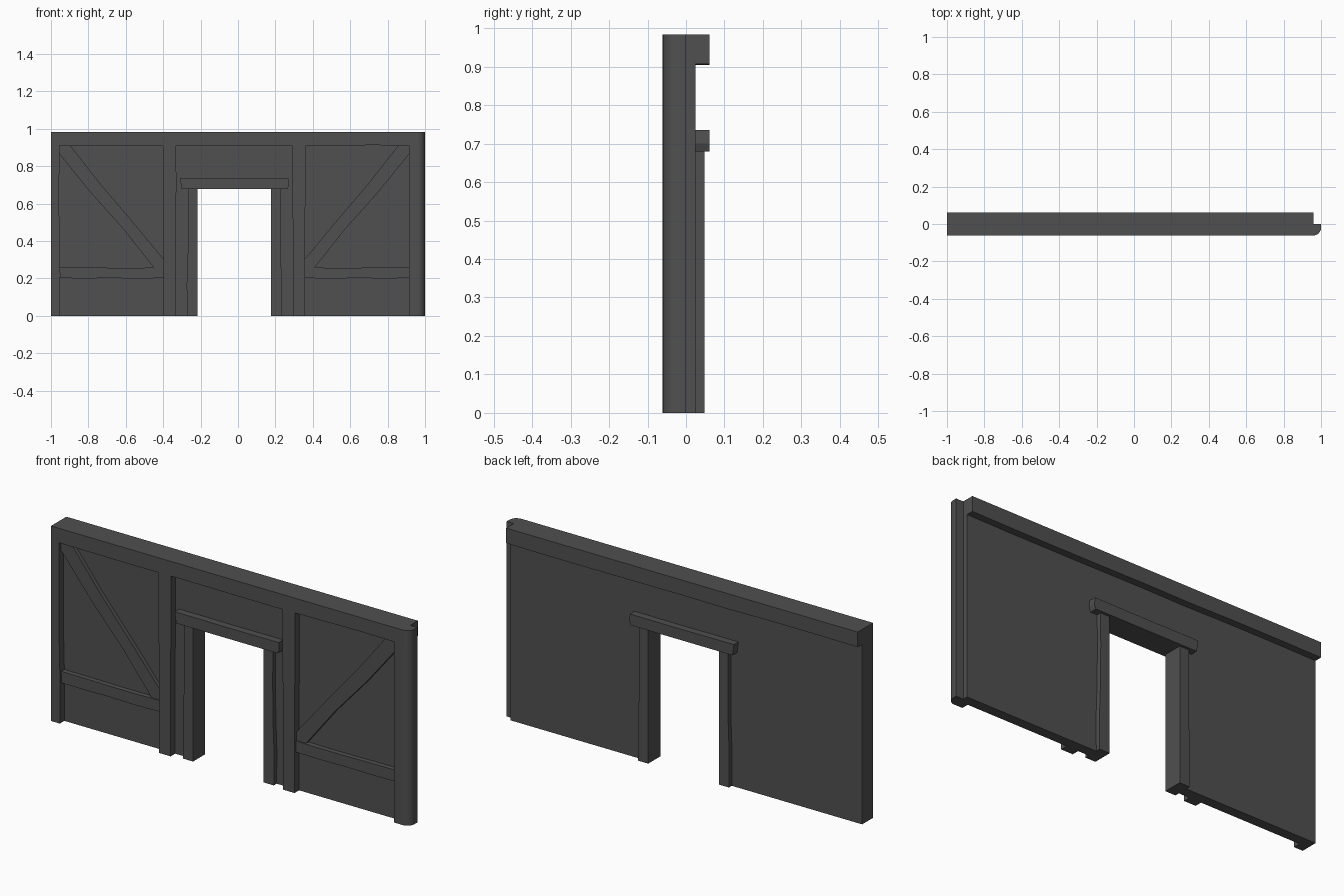
import bpy, bmesh, math, random

if "Cube" in bpy.data.objects:
    bpy.data.objects.remove(bpy.data.objects["Cube"])

random.seed(4)
CX = -0.02  # axis about which the timber layout is symmetric

dark = bpy.data.materials.new("dark_grey")
dark.diffuse_color = (0.08, 0.08, 0.08, 1)
dark.use_nodes = True
dark.node_tree.nodes["Principled BSDF"].inputs["Base Color"].default_value = dark.diffuse_color


def slab(name, pts, y0, y1):
    """Extrude an x-z outline from y0 to y1."""
    bm = bmesh.new()
    front = bm.faces.new([bm.verts.new((x, y0, z)) for x, z in pts])
    ext = bmesh.ops.extrude_face_region(bm, geom=[front])
    for v in ext["geom"]:
        if isinstance(v, bmesh.types.BMVert):
            v.co.y = y1
    bmesh.ops.recalc_face_normals(bm, faces=bm.faces)
    me = bpy.data.meshes.new(name)
    bm.to_mesh(me)
    bm.free()
    me.materials.append(dark)
    ob = bpy.data.objects.new(name, me)
    bpy.context.collection.objects.link(ob)
    return ob


def edge(a, b, n=4, amp=0.003):
    """Hand-hewn edge: points from a to b with small sideways wobble."""
    length = math.dist(a, b)
    nx, nz = -(b[1] - a[1]) / length, (b[0] - a[0]) / length
    out = []
    for i in range(n + 1):
        t = i / n
        o = random.uniform(-amp, amp) if 0 < i < n else 0
        out.append((a[0] + (b[0] - a[0]) * t + nx * o,
                    a[1] + (b[1] - a[1]) * t + nz * o))
    return out


def both(name, pts, y0, y1):
    """Left part and its reflection on the right."""
    slab(name + "_left", pts, y0, y1)
    slab(name + "_right", [(2 * CX - x, z) for x, z in pts], y0, y1)


# plaster panel with door notch
slab("wall_panel", [(-1, 0), (-0.25, 0), (-0.25, 0.70), (0.21, 0.70), (0.21, 0),
                    (0.96, 0), (0.96, 0.95), (-1, 0.95)], -0.025, 0.025)

# top beam, front and back lower edges slightly uneven
slab("top_beam_front", edge((-1, 0.91), (0.96, 0.91), 8) + [(0.96, 0.983), (-1, 0.983)],
     -0.061, 0.0)
slab("top_beam_back", edge((-1, 0.907), (0.96, 0.907), 8) + [(0.96, 0.983), (-1, 0.983)],
     0.0, 0.061)

# left end post
slab("end_post", [(-1, 0)] + edge((-0.951, 0), (-0.955, 0.92)) + [(-1, 0.92)], -0.061, 0.025)

# right corner post with rounded outer corner, drawn in plan then stood upright
r = 0.04
prof = [(0.914, 0), (0.914, -0.061)]
prof += [(1 - r + r * math.sin(a), -0.061 + r - r * math.cos(a))
         for a in [math.pi / 2 * i / 6 for i in range(7)]]
prof += [(1, 0)]
post = slab("corner_post", prof, 0, 0.983)
for v in post.data.vertices:
    x, h, y = v.co
    v.co = (x, y, h)
post.data.flip_normals()
bpy.context.view_layer.objects.active = post
post.select_set(True)
bpy.ops.object.shade_smooth_by_angle(angle=math.radians(30))

# studs beside the door
both("stud", edge((-0.333, 0), (-0.331, 0.915)) + edge((-0.40, 0.915), (-0.398, 0)),
     -0.061, 0.0)

# door jambs
both("door_jamb", [(-0.217, 0), (-0.217, 0.69)] + edge((-0.268, 0.69), (-0.273, 0)),
     -0.048, 0.048)

# lintel
slab("lintel", [(-0.302, 0.679), (0.265, 0.679), (0.273, 0.70)]
     + edge((0.27, 0.735), (-0.31, 0.735), 4, 0.004), -0.061, 0.061)

# horizontal rails
both("rail", edge((-0.97, 0.202), (-0.39, 0.202)) + edge((-0.39, 0.259), (-0.97, 0.259)),
     -0.05, 0.0)

# diagonal braces
both("brace", edge((-0.955, 0.865), (-0.448, 0.255), 3, 0.008) + [(-0.395, 0.255)]
     + edge((-0.395, 0.30), (-0.90, 0.915), 3, 0.008) + [(-0.955, 0.915)],
     -0.045, 0.0)
